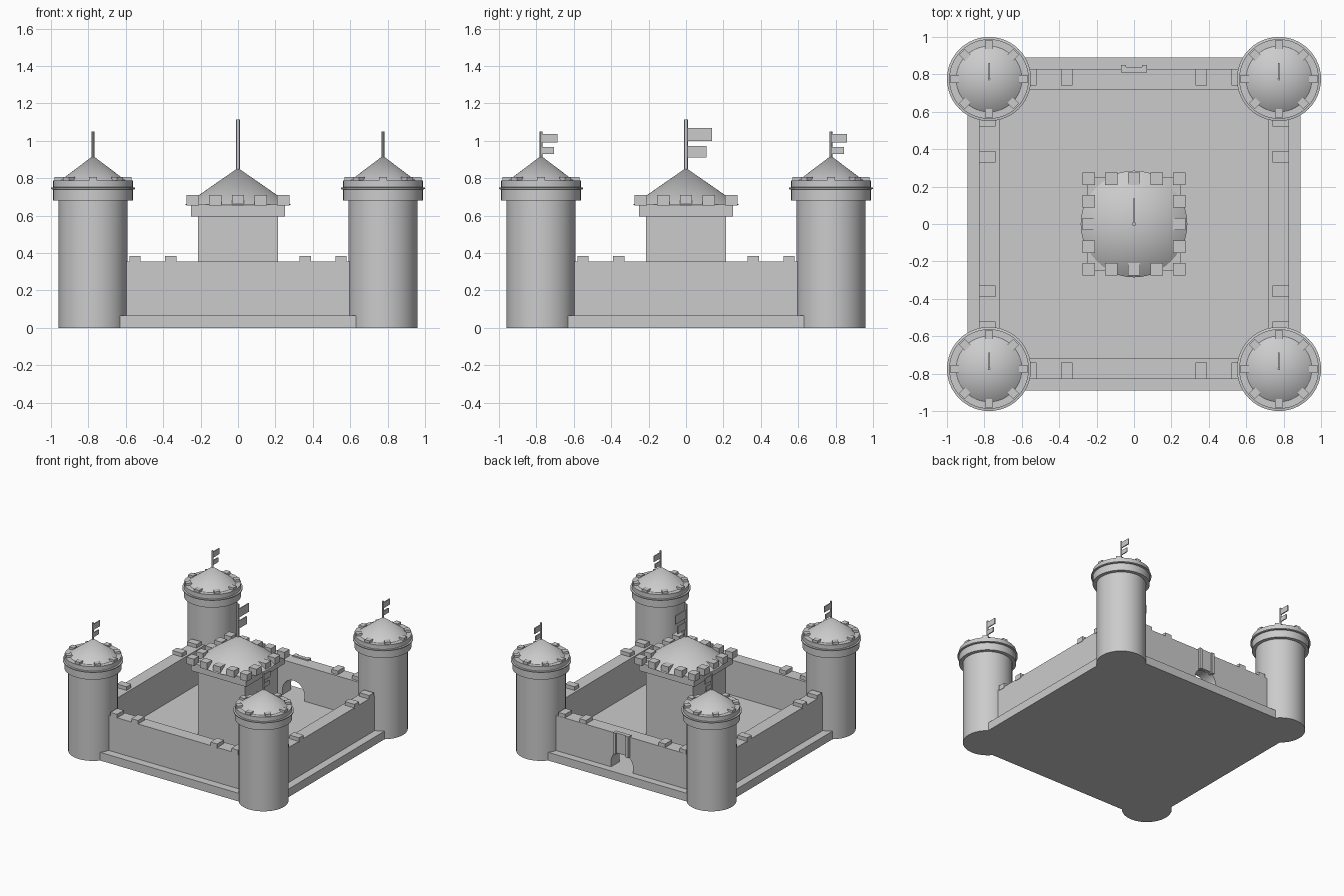
import bpy, bmesh, math
from mathutils import Matrix, Vector

old = bpy.data.objects.get("Cube")
if old:
    bpy.data.objects.remove(old, do_unlink=True)

stone = bpy.data.materials.new("grey_stone")
stone.use_nodes = True
GREY = (0.6, 0.6, 0.6, 1)
stone.diffuse_color = GREY
stone.node_tree.nodes["Principled BSDF"].inputs["Base Color"].default_value = GREY


def finish(name, bm, smooth=False):
    bmesh.ops.recalc_face_normals(bm, faces=bm.faces)
    mesh = bpy.data.meshes.new(name)
    bm.to_mesh(mesh)
    bm.free()
    mesh.materials.append(stone)
    ob = bpy.data.objects.new(name, mesh)
    bpy.context.collection.objects.link(ob)
    if smooth:
        bpy.ops.object.select_all(action='DESELECT')
        ob.select_set(True)
        bpy.context.view_layer.objects.active = ob
        bpy.ops.object.shade_smooth_by_angle(angle=math.radians(30))
    return ob


def add_box(bm, lo, hi, turn=None):
    lo, hi = Vector(lo), Vector(hi)
    m = Matrix.Translation((lo + hi) / 2) @ Matrix.Diagonal((*(hi - lo), 1))
    bmesh.ops.create_cube(bm, size=1, matrix=turn @ m if turn else m)


def box(name, lo, hi):
    bm = bmesh.new()
    add_box(bm, lo, hi)
    return finish(name, bm)


def lathe(name, profile, x=0, y=0, sides=48):
    """Spin a radius/height profile about the vertical axis."""
    bm = bmesh.new()
    verts = [bm.verts.new((x + r, y, z)) for r, z in profile]
    edges = [bm.edges.new(pair) for pair in zip(verts, verts[1:])]
    bmesh.ops.spin(bm, geom=verts + edges, cent=(x, y, 0), axis=(0, 0, 1),
                   angle=math.tau, steps=sides, use_duplicate=False)
    bmesh.ops.remove_doubles(bm, verts=bm.verts, dist=1e-4)
    return finish(name, bm, smooth=True)


def flag(name, x, y, base, top, pole, pennants):
    """Pole with pennants flying backwards; each is (length, bottom, top)."""
    lathe(name + "_pole", [(0, base), (pole, base), (pole, top), (0, top)], x, y, 12)
    bm = bmesh.new()
    for length, z0, z1 in pennants:
        add_box(bm, (x - 0.004, y, z0), (x + 0.004, y + length, z1))
    finish(name + "_pennants", bm)


# Ground slab
box("base_slab", (-0.89, -0.89, 0), (0.89, 0.89, 0.067))

# Curtain walls: front and two sides
FLOOR, TOP, OUT, IN, END = 0.067, 0.355, 0.825, 0.72, 0.775
box("front_wall", (-END, -OUT, FLOOR), (END, -IN, TOP))
box("left_wall", (IN, -END, FLOOR), (OUT, END, TOP))
box("right_wall", (-OUT, -END, FLOOR), (-IN, END, TOP))

# Back wall with an arched gateway
R, SPRING = 0.1, 0.11
outline = [(-END, FLOOR), (-R, FLOOR)]
outline += [(-R * math.cos(a), SPRING + R * math.sin(a))
            for a in (math.pi * i / 20 for i in range(21))]
outline += [(R, FLOOR), (END, FLOOR), (END, TOP), (-END, TOP)]
bm = bmesh.new()
face = bm.faces.new([bm.verts.new((x, IN, z)) for x, z in outline])
ext = bmesh.ops.extrude_face_region(bm, geom=[face])
bmesh.ops.translate(bm, vec=(0, OUT + 0.005 - IN, 0),
                    verts=[v for v in ext["geom"] if isinstance(v, bmesh.types.BMVert)])
finish("back_wall", bm)

# Raised gate panel with side ribs above the arch
bm = bmesh.new()
add_box(bm, (-0.07, 0.81, 0.2), (0.07, 0.84, 0.365))
for s in (-1, 1):
    add_box(bm, (s * 0.057 - 0.013, 0.81, 0.19), (s * 0.057 + 0.013, 0.85, 0.365))
finish("gate_panel", bm)

# Wall merlons, repeated on all four sides
bm = bmesh.new()
for k in range(4):
    turn = Matrix.Rotation(k * math.pi / 2, 4, 'Z')
    for x in (-0.55, -0.36, 0.36, 0.55):
        add_box(bm, (x - 0.03, -0.828, TOP - 0.01), (x + 0.03, -0.74, 0.385), turn)
finish("wall_merlons", bm)

# Corner towers
for sx, side in ((1, "left"), (-1, "right")):
    for sy, end in ((1, "back"), (-1, "front")):
        name, x, y = f"{end}_{side}_tower", sx * 0.775, sy * 0.775
        lathe(name, [(0, 0), (0.185, 0), (0.185, 0.68), (0.213, 0.68), (0.213, 0.74),
                     (0.225, 0.742), (0.225, 0.75), (0.213, 0.752), (0.213, 0.787),
                     (0, 0.787)], x, y)
        lathe(name + "_roof", [(0, 0.78), (0.185, 0.78), (0, 0.92)], x, y)
        bm = bmesh.new()
        for k in range(8):
            turn = Matrix.Translation((x, y, 0)) @ Matrix.Rotation(k * math.pi / 4, 4, 'Z')
            add_box(bm, (0.16, -0.022, 0.78), (0.205, 0.022, 0.806), turn)
        finish(name + "_merlons", bm)
        flag(name, x, y, 0.9, 1.05, 0.007,
             [(0.087, 0.99, 1.037), (0.07, 0.93, 0.967)])

# Central keep
box("keep_body", (-0.215, -0.215, FLOOR), (0.215, 0.215, 0.6))
box("keep_head", (-0.25, -0.25, 0.595), (0.25, 0.25, 0.66))
lathe("keep_roof", [(0, 0.657), (0.285, 0.657), (0, 0.855)])
bm = bmesh.new()
for i in range(-2, 3):
    for j in range(-2, 3):
        if max(abs(i), abs(j)) == 2:
            x, y = i * 0.121, j * 0.121
            add_box(bm, (x - 0.033, y - 0.033, 0.655), (x + 0.033, y + 0.033, 0.71))
finish("keep_merlons", bm)
flag("keep", 0, 0, 0.83, 1.113, 0.01, [(0.14, 1.0, 1.07), (0.11, 0.91, 0.972)])
